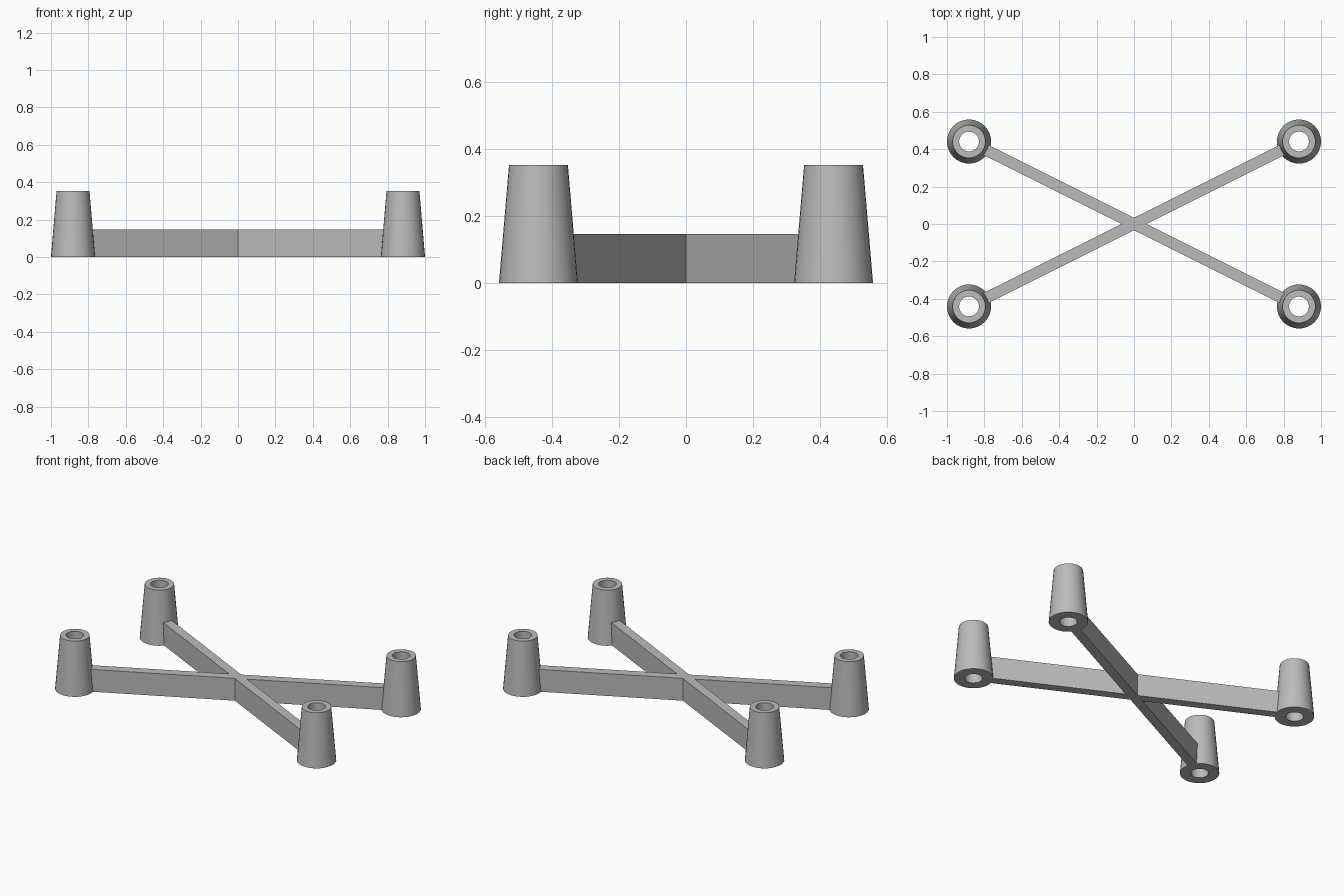
import bpy, bmesh, math
from mathutils import Matrix

SIDES = 32
POST_X, POST_Y = 0.882, 0.441
BAR_H, BAR_W = 0.147, 0.059

cube = bpy.data.objects.get("Cube")
if cube:
    bpy.data.objects.remove(cube, do_unlink=True)

# One plain grey for everything
grey = bpy.data.materials.new("light_grey")
grey.use_nodes = True
colour = (0.5, 0.5, 0.5, 1)
grey.diffuse_color = colour
grey.node_tree.nodes["Principled BSDF"].inputs["Base Color"].default_value = colour


def add_object(name, bm):
    bmesh.ops.recalc_face_normals(bm, faces=bm.faces)
    mesh = bpy.data.meshes.new(name)
    bm.to_mesh(mesh)
    bm.free()
    mesh.materials.append(grey)
    obj = bpy.data.objects.new(name, mesh)
    bpy.context.collection.objects.link(obj)
    return obj


def post(name, x, y):
    """Tapered tube: a closed wall profile swept round the post axis."""
    profile = [(0.118, 0), (0.088, 0.353), (0.053, 0.353), (0.053, 0)]
    bm = bmesh.new()
    rings = []
    for r, z in profile:
        angles = [2 * math.pi * i / SIDES for i in range(SIDES)]
        rings.append([bm.verts.new((x + r * math.cos(a), y + r * math.sin(a), z))
                      for a in angles])
    for k, low in enumerate(rings):
        high = rings[(k + 1) % len(rings)]
        for i in range(SIDES):
            j = (i + 1) % SIDES
            bm.faces.new((low[i], low[j], high[j], high[i]))
    obj = add_object(name, bm)
    bpy.ops.object.select_all(action="DESELECT")
    obj.select_set(True)
    bpy.context.view_layer.objects.active = obj
    bpy.ops.object.shade_smooth_by_angle(angle=math.radians(35))


def cross_bar(name, angle):
    """Straight bar ending inside the walls of two opposite posts."""
    length = 2 * (math.hypot(POST_X, POST_Y) - 0.075)
    bm = bmesh.new()
    bmesh.ops.create_cube(bm, size=1)
    bm.transform(Matrix.Rotation(angle, 4, "Z")
                 @ Matrix.Translation((0, 0, BAR_H / 2))
                 @ Matrix.Diagonal((length, BAR_W, BAR_H, 1)))
    add_object(name, bm)


# Four corner posts
for side, sx in (("left", 1), ("right", -1)):
    for end, sy in (("front", -1), ("back", 1)):
        post(f"{end}_{side}_post", sx * POST_X, sy * POST_Y)

# Two crossing bars
diagonal = math.atan2(POST_Y, POST_X)
cross_bar("cross_bar_a", diagonal)
cross_bar("cross_bar_b", -diagonal)
